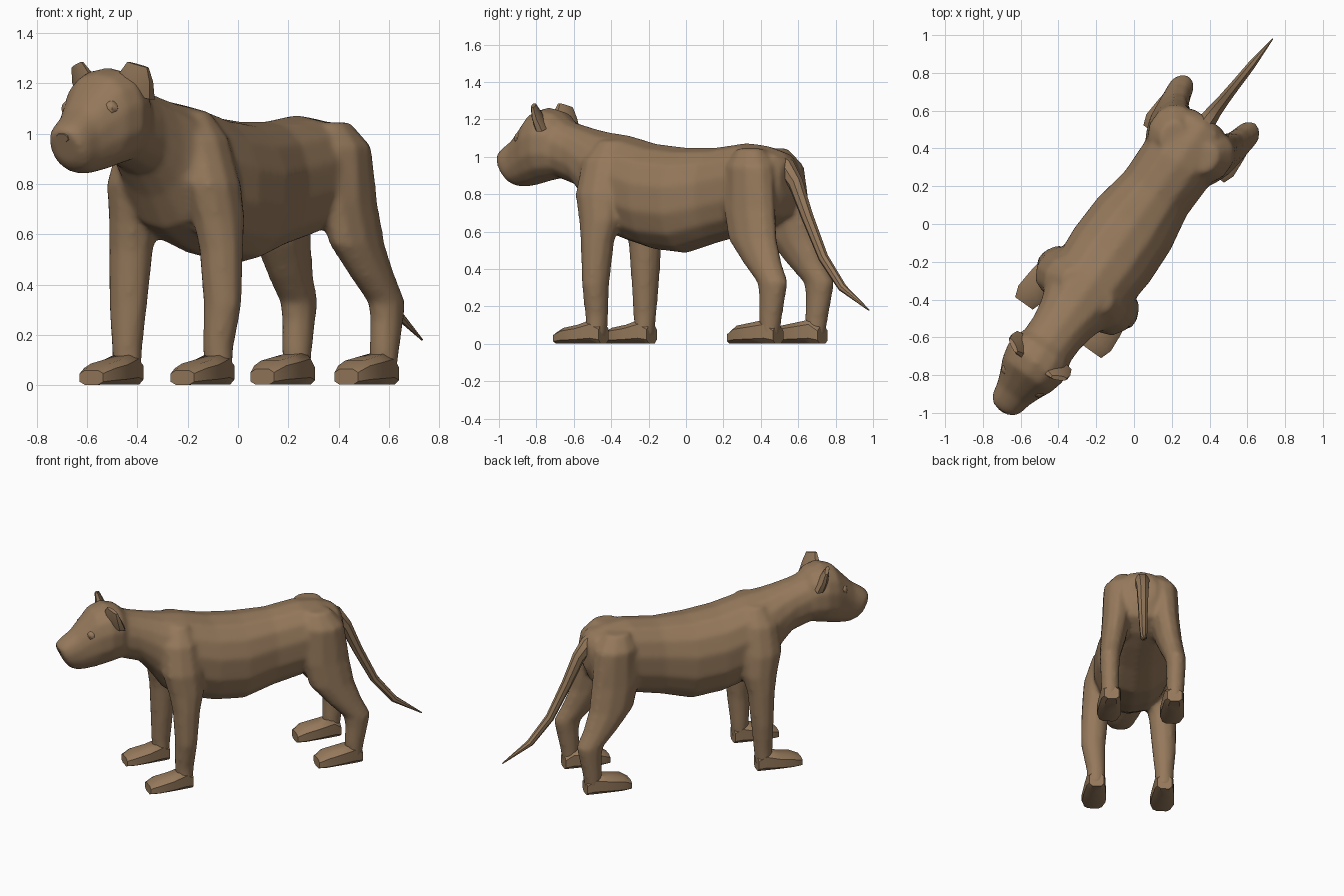
import bpy, bmesh, math
from mathutils import Matrix, Vector

# The animal is modelled facing local -Y, then turned to stand diagonally
TURN = Matrix.Rotation(math.radians(-35.4), 4, 'Z')
coat = bpy.data.materials.new("tan coat")
coat.diffuse_color = (0.30, 0.19, 0.105, 1)


def finish(name, bm):
    bmesh.ops.recalc_face_normals(bm, faces=bm.faces)
    me = bpy.data.meshes.new(name)
    bm.transform(TURN)
    bm.to_mesh(me)
    bm.free()
    me.materials.append(coat)
    ob = bpy.data.objects.new(name, me)
    bpy.context.collection.objects.link(ob)
    bpy.ops.object.select_all(action='DESELECT')
    ob.select_set(True)
    bpy.context.view_layer.objects.active = ob
    bpy.ops.object.shade_smooth_by_angle(angle=math.radians(42))
    return ob


def loft(name, rings, n=12, power=2.0, mirror=False):
    """Skin a list of (centre, half axis u, half axis v) rings and cap both ends."""
    bm = bmesh.new()
    loops = []
    for c, u, v in rings:
        loop = []
        for i in range(n):
            a = 2 * math.pi * (i + 0.5) / n
            cu, sv = math.cos(a), math.sin(a)
            p = Vector(c) + Vector(u) * math.copysign(abs(cu) ** (2 / power), cu) \
                + Vector(v) * math.copysign(abs(sv) ** (2 / power), sv)
            loop.append(bm.verts.new((-p.x if mirror else p.x, p.y, p.z)))
        loops.append(loop)
    for a, b in zip(loops, loops[1:]):
        for i in range(n):
            j = (i + 1) % n
            bm.faces.new((a[i], a[j], b[j], b[i]))
    bm.faces.new(loops[0])
    bm.faces.new(loops[-1])
    return finish(name, bm)


def along(profile):
    """Upright rings from (y, top, bottom, half width, lean)."""
    return [((0, y, (t + b) / 2), (w, 0, 0), (0, -lean, (t - b) / 2))
            for y, t, b, w, lean in profile]


def limb(profile):
    """Level rings from (z, x, y, half width, half depth)."""
    return [((x, y, z), (w, 0, 0), (0, d, 0)) for z, x, y, w, d in profile]


def paw(x, profile):
    """Flat-soled rings from (y, height, half width)."""
    return [((x, y, h / 2), (w, 0, 0), (0, 0, h / 2)) for y, h, w in profile]


# Torso and neck
flesh = [loft("body", along([
    (0.68, 0.98, 0.78, 0.09, 0), (0.64, 1.025, 0.68, 0.165, 0),
    (0.53, 1.06, 0.62, 0.205, 0), (0.40, 1.075, 0.585, 0.21, 0),
    (0.20, 1.05, 0.54, 0.205, 0), (0.00, 1.05, 0.485, 0.242, 0),
    (-0.20, 1.07, 0.505, 0.25, 0), (-0.38, 1.115, 0.555, 0.235, 0),
    (-0.52, 1.135, 0.62, 0.205, 0.01), (-0.61, 1.155, 0.75, 0.17, 0.01),
    (-0.70, 1.18, 0.84, 0.152, 0.02), (-0.82, 1.22, 0.88, 0.15, 0.02)]),
    n=14, power=2.2)]

# Head with tapering muzzle
flesh.append(loft("head", along([
    (-0.76, 1.19, 0.91, 0.12, 0), (-0.82, 1.245, 0.885, 0.165, 0),
    (-0.90, 1.265, 0.87, 0.18, 0), (-0.98, 1.24, 0.85, 0.16, 0),
    (-1.04, 1.175, 0.84, 0.13, 0), (-1.10, 1.10, 0.84, 0.105, 0.01),
    (-1.16, 1.045, 0.855, 0.092, 0.03), (-1.19, 1.015, 0.885, 0.07, 0.03)]),
    n=14, power=2.3))

# Nose pad
loft("nose", along([(-1.12, 1.05, 0.98, 0.04, 0), (-1.18, 1.025, 0.965, 0.045, 0.01),
                    (-1.208, 1.00, 0.965, 0.03, 0.008)]), n=8)

# Tail
tail = [(0.56, 1.00, 0.055), (0.65, 0.95, 0.052), (0.72, 0.86, 0.042), (0.80, 0.68, 0.034),
        (0.91, 0.46, 0.028), (1.04, 0.30, 0.023), (1.222, 0.18, 0.004)]
loft("tail", [((max(0, y - 0.7) * 0.058, y, z), (r, 0, 0), (0, r * 0.8, r * 0.6))
              for y, z, r in tail], n=8)

for mirror, side in ((False, "left"), (True, "right")):
    shift = 0.01 if mirror else -0.01   # the front feet stand slightly to one side
    # Front leg and paw
    flesh.append(loft(side + " front leg", limb([
        (1.09, 0.10, -0.43, 0.05, 0.06), (0.98, 0.135, -0.44, 0.105, 0.125),
        (0.80, 0.185, -0.44, 0.11, 0.135), (0.66, 0.205, -0.42, 0.10, 0.118),
        (0.54, 0.22, -0.425, 0.09, 0.09), (0.32, 0.23, -0.43, 0.08, 0.072),
        (0.15, 0.222 + shift, -0.435, 0.063, 0.062), (0.03, 0.222 + shift, -0.435, 0.06, 0.05)]),
        n=10, mirror=mirror))
    loft(side + " front paw", paw(0.222 + shift, [
        (-0.39, 0.10, 0.05), (-0.44, 0.135, 0.063), (-0.53, 0.105, 0.075),
        (-0.62, 0.088, 0.082), (-0.68, 0.06, 0.06)]), n=8, power=3.2, mirror=mirror)
    # Hind leg and paw
    flesh.append(loft(side + " hind leg", limb([
        (1.045, 0.11, 0.50, 0.06, 0.08), (0.95, 0.138, 0.52, 0.105, 0.14),
        (0.72, 0.158, 0.53, 0.095, 0.16), (0.56, 0.18, 0.565, 0.085, 0.15),
        (0.43, 0.20, 0.645, 0.075, 0.115), (0.33, 0.214, 0.72, 0.068, 0.09),
        (0.26, 0.215, 0.72, 0.064, 0.075), (0.14, 0.213, 0.705, 0.06, 0.064),
        (0.03, 0.21, 0.70, 0.055, 0.05)]), n=10, mirror=mirror))
    loft(side + " hind paw", paw(0.205, [
        (0.75, 0.09, 0.05), (0.70, 0.135, 0.065), (0.61, 0.118, 0.075),
        (0.51, 0.10, 0.082), (0.455, 0.065, 0.06)]), n=8, power=3.2, mirror=mirror)
    # Ear
    loft(side + " ear", [((0.115, -0.865, 1.16), (0.065, 0.03, -0.025), (0, 0.04, 0)),
                         ((0.133, -0.885, 1.225), (0.06, 0.025, -0.02), (0, 0.028, 0)),
                         ((0.148, -0.895, 1.275), (0.038, 0.018, -0.012), (0, 0.014, 0))],
         n=8, power=2.4, mirror=mirror)
    # Eye
    bm = bmesh.new()
    bmesh.ops.create_uvsphere(bm, u_segments=8, v_segments=6, radius=0.034)
    bm.transform(Matrix.Translation((-0.1 if mirror else 0.1, -1.015, 1.10)))
    finish(side + " eye", bm)

# Fuse torso, head and legs into one soft skin
bpy.ops.object.select_all(action='DESELECT')
for ob in flesh:
    for mod in list(ob.modifiers):
        ob.modifiers.remove(mod)
    ob.select_set(True)
body = flesh[0]
bpy.context.view_layer.objects.active = body
bpy.ops.object.join()
skin = body.modifiers.new("fuse", 'REMESH')
skin.mode = 'VOXEL'
skin.voxel_size = 0.014
skin.use_smooth_shade = True
soften = body.modifiers.new("soften", 'SMOOTH')
soften.factor = 0.5
soften.iterations = 8
